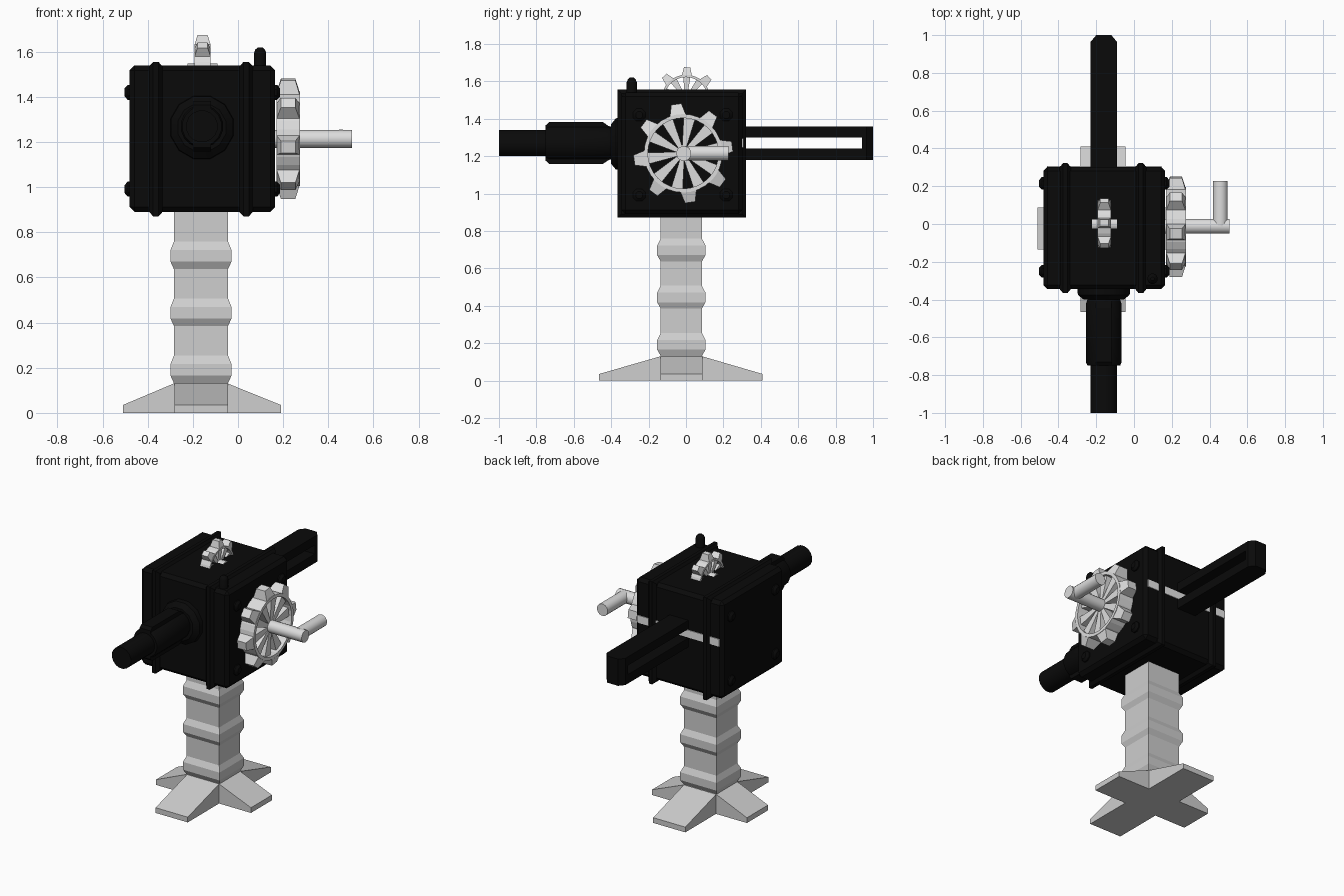
import bpy, bmesh, math
from mathutils import Vector

if "Cube" in bpy.data.objects:
    bpy.data.objects.remove(bpy.data.objects["Cube"])


def material(name, c):
    m = bpy.data.materials.new(name)
    m.diffuse_color = (c, c, c, 1)
    m.use_nodes = True
    m.node_tree.nodes["Principled BSDF"].inputs["Base Color"].default_value = m.diffuse_color
    return m


BLACK = material("black", 0.003)
STONE = material("post grey", 0.62)
METAL = material("light metal", 0.72)
WHITE = material("white", 0.88)


def finish(name, bm, mat, smooth=False):
    bmesh.ops.recalc_face_normals(bm, faces=bm.faces)
    me = bpy.data.meshes.new(name)
    bm.to_mesh(me)
    bm.free()
    me.materials.append(mat)
    ob = bpy.data.objects.new(name, me)
    bpy.context.collection.objects.link(ob)
    if smooth:
        bpy.ops.object.select_all(action='DESELECT')
        ob.select_set(True)
        bpy.context.view_layer.objects.active = ob
        bpy.ops.object.shade_smooth_by_angle(angle=math.radians(35))
    return ob


def skin(bm, rings):
    """Join point rings into a capped tube."""
    rv = [[bm.verts.new(p) for p in r] for r in rings]
    n = len(rv[0])
    for a, b in zip(rv, rv[1:]):
        for i in range(n):
            j = (i + 1) % n
            bm.faces.new((a[i], a[j], b[j], b[i]))
    bm.faces.new(rv[0])
    bm.faces.new(rv[-1])


def place(axis, t, u, v):
    return {'x': (t, u, v), 'y': (u, t, v), 'z': (u, v, t)}[axis]


def lathe(name, axis, cu, cv, profile, mat, sides=16):
    """Round part along an axis; profile holds (position, radius)."""
    bm = bmesh.new()
    ang = [2 * math.pi * (i + 0.5) / sides for i in range(sides)]
    skin(bm, [[place(axis, t, cu + r * math.cos(a), cv + r * math.sin(a)) for a in ang]
              for t, r in profile])
    return finish(name, bm, mat, True)


def stack(name, axis, cu, cv, sections, mat):
    """Rectangular sections (position, half u, half v) lofted along an axis."""
    bm = bmesh.new()
    skin(bm, [[place(axis, t, cu + a * hu, cv + b * hv)
               for a, b in ((-1, -1), (1, -1), (1, 1), (-1, 1))]
              for t, hu, hv in sections])
    return finish(name, bm, mat)


def prism(name, axis, pts, lo, hi, mat):
    bm = bmesh.new()
    skin(bm, [[place(axis, t, u, v) for u, v in pts] for t in (lo, hi)])
    return finish(name, bm, mat)


def box(name, x, y, z, mat, bevel=0):
    ob = prism(name, 'z', [(x[0], y[0]), (x[1], y[0]), (x[1], y[1]), (x[0], y[1])], *z, mat)
    if bevel:
        m = ob.modifiers.new("bevel", 'BEVEL')
        m.width, m.segments = bevel, 1
    return ob


def wheel(name, c, half, rim, tip, phase, spokes=10, teeth=8):
    """Toothed wheel turning about x, with wedge spokes."""
    bm = bmesh.new()
    c = Vector(c)

    def pt(x, r, a, side=0):
        return c + Vector((x, r * math.cos(a) - side * math.sin(a),
                           r * math.sin(a) + side * math.cos(a)))

    n, inner = 32, rim * 0.9
    loops = []
    for i in range(n):
        a = 2 * math.pi * i / n
        loops.append([bm.verts.new(pt(x, r, a)) for x, r in
                      ((-half, inner), (half, inner), (half, rim), (-half, rim))])
    for i in range(n):
        p, q = loops[i], loops[(i + 1) % n]
        for k in range(4):
            m = (k + 1) % 4
            bm.faces.new((p[k], p[m], q[m], q[k]))
    # teeth
    for i in range(teeth):
        a = math.radians(phase) + 2 * math.pi * i / teeth
        skin(bm, [[pt(sx * h, r, a, sy * w) for sx, sy in
                   ((-1, -1), (1, -1), (1, 1), (-1, 1))]
                  for r, h, w in ((rim * 0.95, half, rim * 0.21), (tip, half * 0.62, rim * 0.13))])
    # spokes
    for i in range(spokes):
        a = math.radians(phase) + 2 * math.pi * i / spokes
        skin(bm, [[pt(sx * half * 0.6, r, a, sy * w) for sx, sy in
                   ((-1, -1), (1, -1), (1, 1), (-1, 1))]
                  for r, w in ((rim * 0.12, rim * 0.05), (rim * 0.93, rim * 0.15))])
    return finish(name, bm, METAL)


CX, CY = -0.16, -0.025

# cross-shaped foot
prism("foot_x", 'y', [(-0.51, 0), (-0.51, 0.035), (-0.285, 0.13), (-0.045, 0.13),
                      (0.19, 0.035), (0.19, 0)], -0.135, 0.087, STONE)
prism("foot_y", 'x', [(-0.465, 0), (-0.465, 0.035), (-0.135, 0.13), (0.085, 0.13),
                      (0.41, 0.035), (0.41, 0)], -0.282, -0.045, STONE)

# square post with three bands
secs = [(0.1, 0.12, 0.11)]
for z in (0.132, 0.385, 0.637):
    secs += [(z, 0.12, 0.11), (z + 0.033, 0.135, 0.129),
             (z + 0.085, 0.135, 0.129), (z + 0.122, 0.12, 0.11)]
secs.append((0.9, 0.12, 0.11))
stack("post", 'z', -0.164, CY, secs, STONE)

# housing with two ribs, corner bolts and a rear slot strip
box("housing", (-0.48, 0.165), (-0.345, 0.302), (0.89, 1.54), BLACK, 0.022)
for i, x in enumerate((-0.364, 0.036)):
    stack(f"rib_{i}", 'x', CY + 0.003, 1.213,
          [(x - 0.03, 0.322, 0.322), (x - 0.012, 0.344, 0.342),
           (x + 0.012, 0.344, 0.342), (x + 0.03, 0.322, 0.322)], BLACK)
for s, x in ((-1, -0.48), (1, 0.165)):
    for y in (-0.25, 0.215):
        for z in (0.992, 1.42):
            lathe("bolt", 'x', y, z, [(x - s * 0.02, 0.036), (x + s * 0.008, 0.036),
                                      (x + s * 0.022, 0.02)], BLACK, 8)
box("rear_strip", (-0.46, 0.145), (0.297, 0.307), (1.245, 1.295), WHITE)

# front barrel
lathe("barrel_collar", 'y', CX, 1.265, [(-0.33, 0.146), (-0.375, 0.142), (-0.4, 0.11)], BLACK, 12)
lathe("barrel_sleeve", 'y', CX, 1.27, [(-0.39, 0.085), (-0.42, 0.095), (-0.735, 0.095),
                                       (-0.75, 0.088)], BLACK)
lathe("barrel", 'y', CX, 1.27, [(-0.7, 0.071), (-1.0, 0.071)], BLACK)
for s in (-1, 1):
    prism("sleeve_fin", 'x', [(-0.40, 1.27 + s * 0.06), (-0.405, 1.27 + s * 0.085),
                              (-0.445, 1.27 + s * 0.112), (-0.73, 1.27 + s * 0.112),
                              (-0.75, 1.27 + s * 0.095), (-0.75, 1.27 + s * 0.06)],
          CX - 0.04, CX + 0.04, BLACK)

# slotted rear stock
plan = [(CX - 0.069, 0.29), (CX + 0.069, 0.29), (CX + 0.069, 0.965), (CX + 0.04, 1.0),
        (CX - 0.04, 1.0), (CX - 0.069, 0.965)]
prism("stock_upper_rail", 'z', plan, 1.3, 1.358, BLACK)
prism("stock_lower_rail", 'z', plan, 1.18, 1.24, BLACK)
tail = [(CX - 0.069, 0.94), (CX + 0.069, 0.94)] + plan[2:]
prism("stock_end", 'z', tail, 1.24, 1.3, BLACK)

# side wheel with crank
wheel("side_wheel", (0.222, -0.015, 1.215), 0.052, 0.21, 0.265, 8)
lathe("crank_shaft", 'x', -0.012, 1.214, [(0.15, 0.04), (0.505, 0.04)], METAL)
lathe("crank_handle", 'y', 0.457, 1.216, [(-0.012, 0.04), (0.228, 0.04)], METAL)

# top wheel, half sunk in the housing
wheel("top_wheel", (-0.157, 0.0, 1.505), 0.036, 0.13, 0.17, 88)
lathe("top_axle", 'x', 0.0, 1.505, [(-0.223, 0.043), (-0.091, 0.043)], METAL)

# rounded knob on the roof
lathe("knob", 'z', 0.098, -0.29, [(1.5, 0.028), (1.595, 0.028), (1.61, 0.022), (1.62, 0.01)],
      BLACK, 12)
